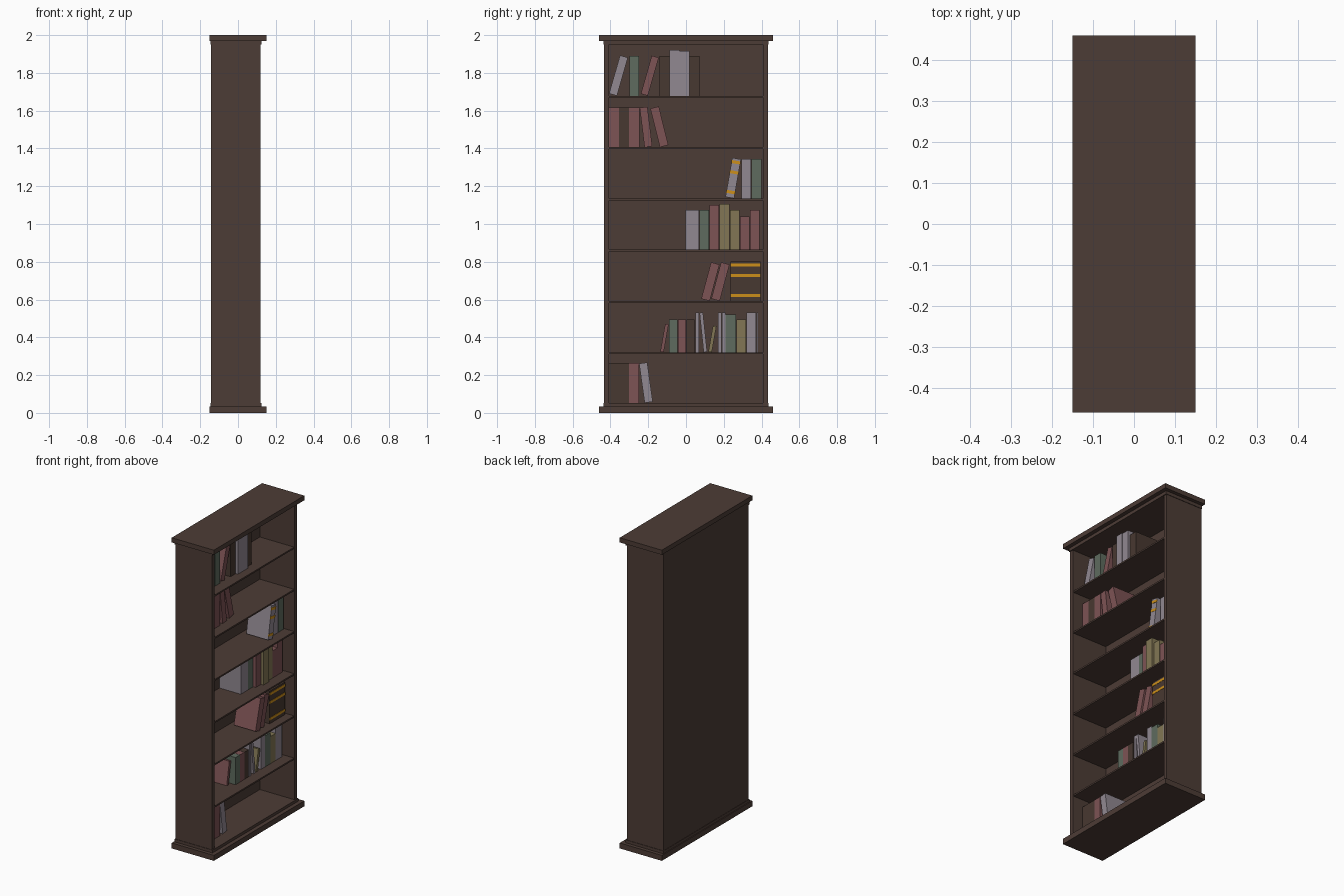
import bpy
import bmesh
import math
from mathutils import Matrix, Vector

default = bpy.data.objects.get("Cube")
if default:
    bpy.data.objects.remove(default, do_unlink=True)


def material(name, rgb):
    """Flat material from an sRGB colour, stored as linear values."""
    linear = [c / 12.92 if c < 0.04 else ((c + 0.055) / 1.055) ** 2.4 for c in rgb]
    mat = bpy.data.materials.new(name)
    mat.use_nodes = True
    mat.diffuse_color = (*linear, 1)
    bsdf = mat.node_tree.nodes["Principled BSDF"]
    bsdf.inputs["Base Color"].default_value = (*linear, 1)
    bsdf.inputs["Roughness"].default_value = 0.8
    return mat


WOOD = material("dark wood", (0.30, 0.235, 0.21))
BROWN = material("brown leather", (0.28, 0.22, 0.19))
WHITE = material("pale grey cover", (0.57, 0.535, 0.57))
GREEN = material("green cover", (0.37, 0.42, 0.37))
RED = material("red cover", (0.49, 0.325, 0.33))
OLIVE = material("olive cover", (0.51, 0.465, 0.33))
GOLD = material("gold band", (0.80, 0.56, 0.10))


def add_box(bm, low, high, index=0):
    low, high = Vector(low), Vector(high)
    size = high - low
    place = Matrix.Translation((low + high) / 2) @ Matrix.Diagonal((*size, 1))
    made = bmesh.ops.create_cube(bm, size=1, matrix=place)
    for face in {f for v in made["verts"] for f in v.link_faces}:
        face.material_index = index


def finish(bm, name, *mats):
    mesh = bpy.data.meshes.new(name)
    bm.to_mesh(mesh)
    bm.free()
    for mat in mats:
        mesh.materials.append(mat)
    obj = bpy.data.objects.new(name, mesh)
    bpy.context.collection.objects.link(obj)
    return obj


def box(name, low, high, mat=WOOD):
    bm = bmesh.new()
    add_box(bm, low, high)
    return finish(bm, name, mat)


# Case: the open side faces +x
BACK, FRONT, HALF, INNER = -0.143, 0.118, 0.434, 0.408
for name, side in (("left_panel", 1), ("right_panel", -1)):
    a, b = sorted((side * HALF, side * INNER))
    box(name, (BACK, a, 0.03), (FRONT, b, 1.98))
box("back_panel", (BACK, -INNER, 0.03), (-0.13, INNER, 1.98))

# Base and top, each a wide slab with a narrow moulding
box("base_slab", (-0.15, -0.46, 0), (0.15, 0.46, 0.035))
box("base_moulding", (BACK - 0.002, -0.437, 0.035), (0.124, 0.437, 0.053))
box("top_moulding", (BACK - 0.002, -0.437, 1.949), (0.124, 0.437, 1.97))
box("top_slab", (-0.15, -0.46, 1.97), (0.15, 0.46, 2))

# Shelves
PITCH, FLOOR, THICK = 0.2716, 0.049, 0.01
for i in range(1, 7):
    top = FLOOR + PITCH * i
    box(f"shelf_{i}", (-0.13, -INNER, top - THICK), (FRONT - 0.004, INNER, top))


# Books
def book(colour, width=0.053, height=0.21, lean=0, gap=0, front=0.045, bands=False):
    return dict(colour=colour, width=width, height=height, lean=math.radians(lean),
                gap=gap, front=front, bands=bands)


def build_book(name, y, z, b):
    """Stand a book with its lowest corner on the shelf; return its footprint."""
    w, h, lean = b["width"], b["height"], b["lean"]
    foot = w * math.cos(lean) + h * abs(math.sin(lean))
    # Pivot at the corner towards which the book tilts
    left = -w if lean > 0 else 0
    pivot = y + (w * math.cos(lean) if lean > 0 else h * abs(math.sin(lean)))
    bm = bmesh.new()
    inset = 0.0008
    add_box(bm, (-0.155, left + inset, 0), (0, left + w - inset, h))
    if b["bands"]:
        for level in (0.03, 0.136, 0.19):
            add_box(bm, (-0.002, left, level - 0.008), (0.002, left + w, level + 0.008), 1)
    obj = finish(bm, name, b["colour"], GOLD)
    obj.location = (b["front"], pivot, z)
    obj.rotation_euler.x = -lean
    return foot


def fill_shelf(level, y, books):
    z = PITCH * level + FLOOR + (0.004 if level == 0 else 0)
    for i, b in enumerate(books):
        y += b["gap"]
        y += build_book(f"book_{level + 1}_{i + 1}", y, z, b)


LOW, TALL, SLIM = 0.175, 0.242, 0.02

fill_shelf(0, -INNER, [
    book(BROWN), book(BROWN), book(RED),
    book(WHITE, width=0.045, lean=-8)])

fill_shelf(1, -0.137, [
    book(RED, SLIM, 0.15, lean=10, front=0.015),
    book(GREEN, 0.047, LOW), book(RED, 0.045, LOW), book(BROWN, 0.045, LOW),
    book(WHITE, SLIM, gap=0.005),
    book(WHITE, SLIM, lean=-6),
    book(OLIVE, SLIM, 0.14, lean=10, gap=0.005),
    book(WHITE, SLIM, gap=0.008), book(WHITE, SLIM),
    book(GREEN, 0.056, 0.2), book(OLIVE, height=LOW), book(WHITE),
    book(WHITE, 0.01)])

fill_shelf(2, 0.08, [
    book(RED, 0.048, 0.2, lean=15, front=0.068),
    book(RED, 0.048, 0.2, lean=15, gap=-0.045, front=0.06),
    book(BROWN, 0.106, gap=0.004, front=0.06, bands=True),
    book(BROWN, front=0.06, bands=True)])

fill_shelf(3, -0.004, [
    book(WHITE, 0.074, front=0.022), book(GREEN, front=0.022),
    book(RED, height=TALL - 0.006, front=0.04),
    book(OLIVE, 0.056, TALL, front=0.058),
    book(OLIVE), book(RED, height=LOW), book(RED)])

fill_shelf(4, 0.208, [
    book(WHITE, 0.048, lean=10, front=0.068, bands=True),
    book(WHITE), book(GREEN, 0.056)])

fill_shelf(5, -INNER, [
    book(RED), book(BROWN), book(RED, 0.056),
    book(RED, 0.043, lean=-7),
    book(RED, 0.048, lean=-14, gap=-0.012, front=0.036)])

fill_shelf(6, -INNER, [
    book(WHITE, 0.045, lean=16),
    book(GREEN, gap=0.006),
    book(RED, 0.04, lean=16, gap=0.008),
    book(BROWN, gap=0.003),
    book(WHITE, height=TALL, front=0.06), book(WHITE, height=TALL - 0.005, front=0.06),
    book(BROWN)])
